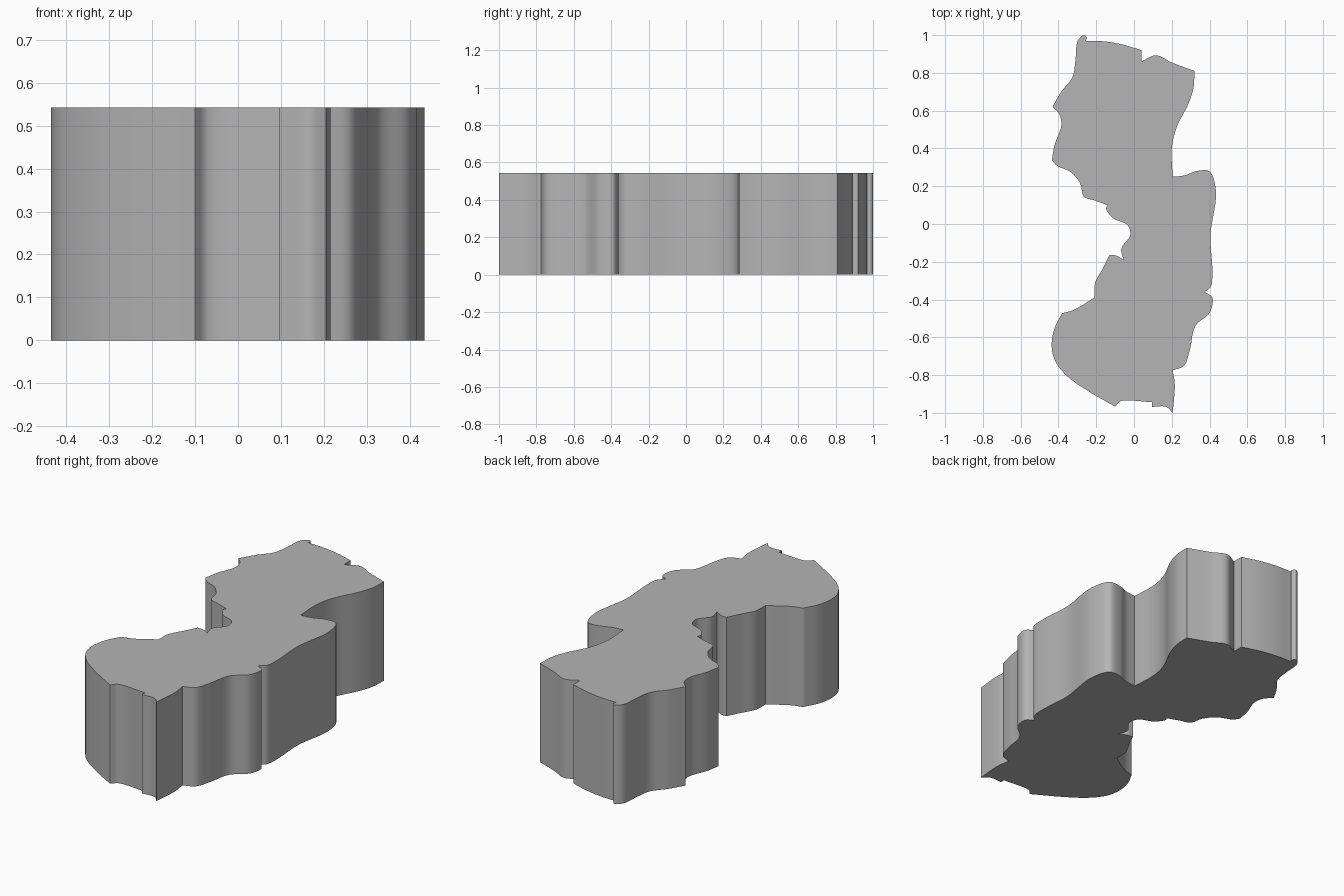
import bpy, bmesh, math
from mathutils import Vector

if "Cube" in bpy.data.objects:
    bpy.data.objects.remove(bpy.data.objects["Cube"])

HEIGHT = 0.543
STEPS = 7

# Outline, clockwise from the top left: each run starts at a sharp corner
# and curves smoothly to the first point of the next run.
north_east = [
    [(-.255, .97), (-.16, .967), (-.06, .95)],
    [(.04, .92)],
    [(.04, .86), (.115, .893), (.2, .855)],
    [(.32, .81), (.315, .72), (.285, .63), (.225, .51), (.2, .40)],
    [(.205, .25), (.27, .258), (.33, .28), (.40, .278), (.434, .17), (.405, -.06), (.415, -.25), (.407, -.33)],
]
south_east = [
    [(.375, -.36), (.415, -.39), (.40, -.47), (.325, -.54), (.295, -.67), (.265, -.75)],
    [(.205, -.775), (.216, -.85)],
    [(.205, -1.0), (.17, -.968)],
    [(.095, -.968)],
    [(.095, -.943), (-.07, -.938)],
]
south_west = [
    [(-.1, -.967), (-.25, -.88), (-.36, -.80), (-.42, -.72), (-.436, -.64), (-.42, -.55)],
    [(-.38, -.472), (-.32, -.455)],
    [(-.21, -.39), (-.205, -.31), (-.165, -.235)],
    [(-.13, -.165), (-.095, -.167)],
    [(-.055, -.19), (-.067, -.13), (-.02, -.06), (-.035, -.005), (-.11, .03), (-.147, .08)],
]
north_west = [
    [(-.14, .10), (-.21, .125), (-.265, .145), (-.285, .215), (-.335, .275), (-.41, .31)],
    [(-.435, .34), (-.42, .42), (-.385, .52), (-.395, .58)],
    [(-.432, .62), (-.385, .70), (-.325, .78), (-.31, .87), (-.298, .97), (-.265, 1.0), (-.25, .987)],
]


def smooth_run(pts):
    """Spline through the points, leaving off the final one."""
    p = [Vector(q) for q in pts]
    if len(p) == 2:
        return [p[0]]
    p = [2 * p[0] - p[1]] + p + [2 * p[-1] - p[-2]]
    out = []
    for a, b, c, d in zip(p, p[1:], p[2:], p[3:]):
        # centripetal spacing keeps uneven points free of overshoot
        t1 = max((b - a).length, 1e-4) ** .5
        t2 = t1 + max((c - b).length, 1e-4) ** .5
        t3 = t2 + max((d - c).length, 1e-4) ** .5
        for i in range(STEPS):
            t = t1 + (t2 - t1) * i / STEPS
            a1, a2 = a.lerp(b, t / t1), b.lerp(c, (t - t1) / (t2 - t1))
            a3 = c.lerp(d, (t - t2) / (t3 - t2))
            b1, b2 = a1.lerp(a2, t / t2), a2.lerp(a3, (t - t1) / (t3 - t1))
            out.append(b1.lerp(b2, (t - t1) / (t2 - t1)))
    return out


runs = north_east + south_east + south_west + north_west
outline = []
for run, following in zip(runs, runs[1:] + runs[:1]):
    outline += smooth_run(run + following[:1])

# Slab: fill the outline and extrude it upwards
bm = bmesh.new()
base = bm.faces.new([bm.verts.new((p.x, p.y, 0)) for p in outline])
top = bmesh.ops.extrude_face_region(bm, geom=[base], use_keep_orig=True)
verts = [g for g in top["geom"] if isinstance(g, bmesh.types.BMVert)]
bmesh.ops.translate(bm, verts=verts, vec=(0, 0, HEIGHT))
bmesh.ops.recalc_face_normals(bm, faces=bm.faces)
mesh = bpy.data.meshes.new("slab")
bm.to_mesh(mesh)
bm.free()
slab = bpy.data.objects.new("slab", mesh)
bpy.context.collection.objects.link(slab)

# Darker grey
grey = bpy.data.materials.new("dark_grey")
grey.diffuse_color = (0.46, 0.46, 0.46, 1)
grey.use_nodes = True
grey.node_tree.nodes["Principled BSDF"].inputs["Base Color"].default_value = grey.diffuse_color
mesh.materials.append(grey)

# Smooth walls, crisp rims and the sharpest corners
bpy.context.view_layer.objects.active = slab
slab.select_set(True)
bpy.ops.object.shade_smooth_by_angle(angle=math.radians(50))
